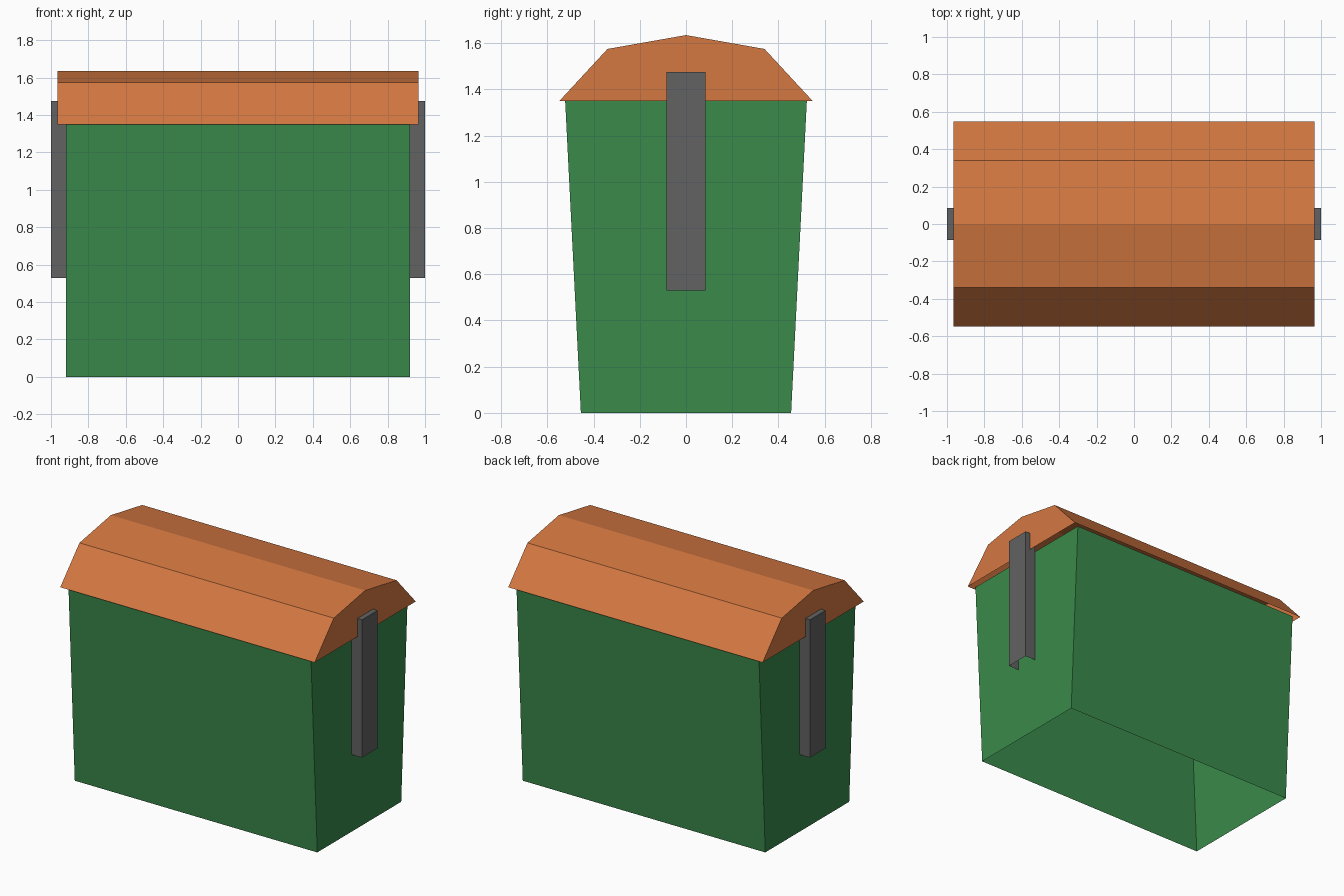
import bpy, bmesh

if "Cube" in bpy.data.objects:
    bpy.data.objects.remove(bpy.data.objects["Cube"])


def material(name, rgb):
    m = bpy.data.materials.new(name)
    m.diffuse_color = (*rgb, 1.0)
    m.use_nodes = True
    m.node_tree.nodes["Principled BSDF"].inputs["Base Color"].default_value = m.diffuse_color
    return m


GREEN = material("green", (0.041, 0.254, 0.070))
ORANGE = material("orange", (0.658, 0.188, 0.053))
GREY = material("grey", (0.122, 0.122, 0.122))


def shell(name, ring_a, ring_b, mat, skip=(), cap_a=False, cap_b=False):
    """Join two matching point rings with flat sides, optionally capping the ends."""
    bm = bmesh.new()
    a = [bm.verts.new(p) for p in ring_a]
    b = [bm.verts.new(p) for p in ring_b]
    n = len(a)
    for i in range(n):
        if i not in skip:
            j = (i + 1) % n
            bm.faces.new((a[i], a[j], b[j], b[i]))
    if cap_a:
        bm.faces.new(a[::-1])
    if cap_b:
        bm.faces.new(b)
    bm.normal_update()
    mesh = bpy.data.meshes.new(name)
    bm.to_mesh(mesh)
    bm.free()
    mesh.materials.append(mat)
    obj = bpy.data.objects.new(name, mesh)
    bpy.context.collection.objects.link(obj)
    return obj


def rect(x0, x1, y, z):
    # counter-clockwise from above
    return [(x0, -y, z), (x1, -y, z), (x1, y, z), (x0, y, z)]


# Tapered bin body, four walls, open underneath
shell("body", rect(-0.92, 0.92, 0.455, 0), rect(-0.92, 0.92, 0.523, 1.35), GREEN)

# Faceted lid: profile swept along x, open underneath (last side skipped)
profile = [(0.548, 1.35), (0.34, 1.575), (0, 1.635), (-0.34, 1.575), (-0.548, 1.35)]
shell("lid", [(-0.965, y, z) for y, z in profile],
      [(0.965, y, z) for y, z in profile], ORANGE,
      skip=(4,), cap_a=True, cap_b=True)

# Lifting brackets on both ends: capped on top, open below and against the wall
shell("right_bracket", rect(0.92, 1.0, 0.085, 0.53), rect(0.92, 1.0, 0.085, 1.475),
      GREY, skip=(3,), cap_b=True)
shell("left_bracket", rect(-1.0, -0.92, 0.085, 0.53), rect(-1.0, -0.92, 0.085, 1.475),
      GREY, skip=(1,), cap_b=True)
